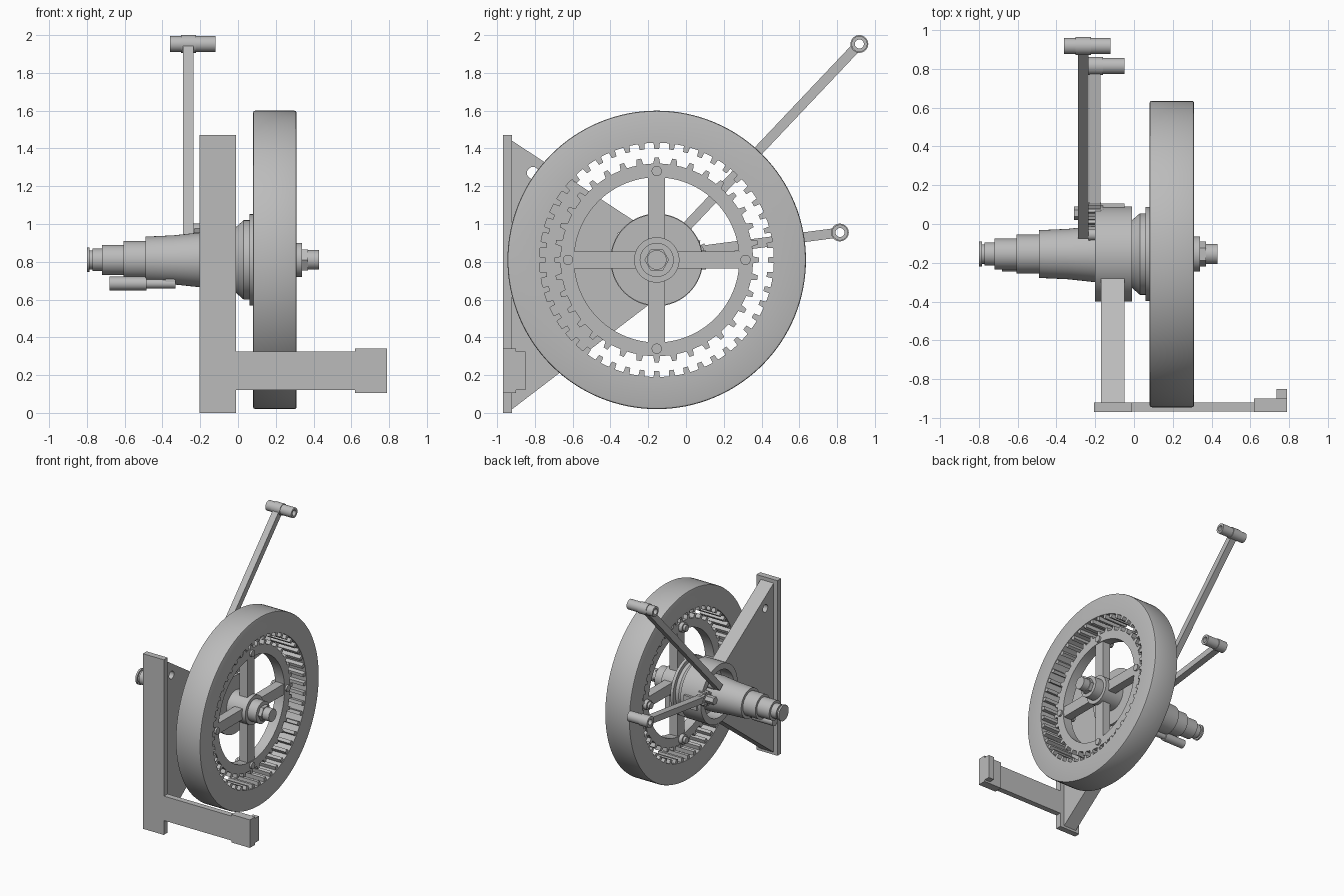
import bpy, bmesh
from math import sin, cos, pi, atan2, hypot, radians

if bpy.data.objects.get("Cube"):
    bpy.data.objects.remove(bpy.data.objects["Cube"], do_unlink=True)

CY, CZ = -0.155, 0.81  # main axle, running along x
grey = bpy.data.materials.new("plain grey")
grey.use_nodes = True
grey.diffuse_color = (0.5, 0.5, 0.5, 1)
grey.node_tree.nodes["Principled BSDF"].inputs["Base Color"].default_value = (0.5, 0.5, 0.5, 1)


def finish(name, bm, smooth=True):
    bmesh.ops.recalc_face_normals(bm, faces=bm.faces)
    mesh = bpy.data.meshes.new(name)
    bm.to_mesh(mesh)
    bm.free()
    mesh.materials.append(grey)
    ob = bpy.data.objects.new(name, mesh)
    bpy.context.collection.objects.link(ob)
    if smooth:
        bpy.ops.object.select_all(action='DESELECT')
        ob.select_set(True)
        bpy.context.view_layer.objects.active = ob
        bpy.ops.object.shade_smooth_by_angle(angle=radians(30))
    return ob


def lathe(name, profile, y=CY, z=CZ, seg=64):
    """Spin a closed (x, radius) profile round an axis along x."""
    bm = bmesh.new()
    rings = []
    for i in range(seg):
        a = 2 * pi * i / seg
        rings.append([bm.verts.new((x, y + r * cos(a), z + r * sin(a))) for x, r in profile])
    n = len(profile)
    for i in range(seg):
        a, b = rings[i], rings[(i + 1) % seg]
        for j in range(n):
            k = (j + 1) % n
            if profile[j][1] > 0 or profile[k][1] > 0:
                bm.faces.new((a[j], a[k], b[k], b[j]))
    bmesh.ops.remove_doubles(bm, verts=bm.verts, dist=1e-5)
    return finish(name, bm)


def rod(name, x0, x1, r, y=CY, z=CZ, seg=32):
    return lathe(name, [(x0, 0), (x0, r), (x1, r), (x1, 0)], y, z, seg)


def tube(name, x0, x1, r0, r1, y=CY, z=CZ, seg=64):
    return lathe(name, [(x0, r0), (x0, r1), (x1, r1), (x1, r0)], y, z, seg)


def add_prism(bm, points, x0, x1):
    """Extrude a (y, z) outline along x."""
    a, b = [[bm.verts.new((x, y, z)) for y, z in points] for x in (x0, x1)]
    bm.faces.new(a)
    bm.faces.new(b)
    for i in range(len(a)):
        k = (i + 1) % len(a)
        bm.faces.new((a[i], a[k], b[k], b[i]))


def prism(name, points, x0, x1):
    bm = bmesh.new()
    add_prism(bm, points, x0, x1)
    return finish(name, bm, False)


def box(name, x0, x1, y0, y1, z0, z1):
    return prism(name, [(y0, z0), (y1, z0), (y1, z1), (y0, z1)], x0, x1)


def radial(name, n, r0, r1, w0, w1, x0, x1, y=CY, z=CZ):
    """Tapered bars repeated round an axis: teeth or spokes."""
    bm = bmesh.new()
    for i in range(n):
        c, s = cos(2 * pi * i / n), sin(2 * pi * i / n)
        pts = [(r0, -w0), (r1, -w1), (r1, w1), (r0, w0)]
        add_prism(bm, [(y + r * c - w * s / 2, z + r * s + w * c / 2) for r, w in pts], x0, x1)
    return finish(name, bm, False)


def bar(name, p, q, w, x0, x1):
    """Straight bar between two (y, z) points."""
    dy, dz = q[0] - p[0], q[1] - p[1]
    l = hypot(dy, dz)
    ny, nz = -dz / l * w / 2, dy / l * w / 2
    return prism(name, [(p[0] + ny, p[1] + nz), (q[0] + ny, q[1] + nz),
                        (q[0] - ny, q[1] - nz), (p[0] - ny, p[1] - nz)], x0, x1)


# Rim with softened outer edges and internal teeth
e = 0.012
lathe("wheel_rim", [(0.08, 0.62), (0.08, 0.79 - e), (0.083, 0.787), (0.08 + e, 0.79),
                    (0.31 - e, 0.79), (0.307, 0.787), (0.31, 0.79 - e), (0.31, 0.62)], seg=128)
radial("rim_teeth", 48, 0.63, 0.588, 0.036, 0.026, 0.085, 0.305)

# Inner toothed ring, spokes and bolts
RX0, RX1 = 0.15, 0.235
tube("gear_ring", RX0, RX1, 0.437, 0.51, seg=96)
radial("gear_teeth", 36, 0.5, 0.542, 0.04, 0.024, RX0, RX1)
radial("spokes", 4, 0.06, 0.5, 0.09, 0.09, RX0 + 0.005, RX1 - 0.005)
for i, (dy, dz) in enumerate([(1, 0), (0, 1), (-1, 0), (0, -1)]):
    y, z = CY + 0.47 * dy, CZ + 0.47 * dz
    rod(f"ring_bolt_{i}", 0.10, 0.25, 0.027, y, z, 24)
    rod(f"ring_bolt_collar_{i}", 0.12, 0.15, 0.04, y, z, 24)

# Wheel hub and axle nut
lathe("wheel_hub", [(0.06, 0), (0.06, 0.12), (0.26, 0.12), (0.26, 0.09), (0.34, 0.09), (0.34, 0)])
rod("axle_nut", 0.34, 0.37, 0.065, seg=6)
rod("axle_end", 0.37, 0.43, 0.052, seg=24)
rod("axle_tip", 0.36, 0.425, 0.05, seg=6)

# Hub flange and collar next to the wheel
lathe("hub_flange", [(-0.03, 0), (-0.03, 0.175), (-0.01, 0.175), (0.03, 0.21), (0.06, 0.21),
                     (0.06, 0.242), (0.085, 0.242), (0.085, 0)])

# Fixed housing, open towards the stepped shaft
lathe("housing", [(-0.2, 0.195), (-0.2, 0.245), (-0.01, 0.245), (-0.01, 0), (-0.09, 0), (-0.09, 0.195)])
box("housing_key", -0.17, -0.05, 0.07, 0.105, 0.76, 0.86)

# Stepped shaft
lathe("stepped_shaft", [(-0.8, 0), (-0.8, 0.065), (-0.785, 0.065), (-0.785, 0.05), (-0.77, 0.05),
                        (-0.77, 0.06), (-0.72, 0.06), (-0.72, 0.08), (-0.605, 0.08), (-0.605, 0.1),
                        (-0.49, 0.1), (-0.49, 0.123), (-0.34, 0.13), (-0.2, 0.145),
                        (-0.08, 0.145), (-0.08, 0)])

# Upright board and gusset plate with a hole
box("upright_board", -0.205, -0.01, -0.97, -0.92, 0, 1.47)
gusset = prism("gusset_plate", [(-0.92, 0.02), (-0.2, 0.57), (-0.3, 0.64), (-0.385, 0.81),
                                (-0.36, 0.95), (-0.28, 1.02), (-0.92, 1.44)], -0.17, -0.05)
cutter = rod("hole_cutter", -0.3, 0.1, 0.032, -0.81, 1.27)
cutter.hide_render = True
mod = gusset.modifiers.new("hole", 'BOOLEAN')
mod.operation, mod.object, mod.solver = 'DIFFERENCE', cutter, 'EXACT'
bpy.context.view_layer.objects.active = gusset
bpy.ops.object.modifier_apply(modifier=mod.name)
bpy.data.objects.remove(cutter, do_unlink=True)

# Side arm with a hooked end
box("side_arm", -0.01, 0.74, -0.968, -0.92, 0.12, 0.325)
box("arm_end_block", 0.62, 0.79, -0.97, -0.9, 0.105, 0.34)
box("arm_hook", 0.735, 0.788, -0.92, -0.85, 0.12, 0.325)

# Two levers with tubular cross handles
for name, root, tip, lx, hx in (
        ("upper_lever", (-0.055, 0.925), (0.918, 1.953), (-0.29, -0.235), (-0.36, -0.12)),
        ("lower_lever", (0.05, 0.855), (0.815, 0.955), (-0.23, -0.172), (-0.24, -0.05))):
    l = hypot(tip[0] - root[0], tip[1] - root[1])
    end = [tip[i] - (tip[i] - root[i]) * 0.035 / l for i in (0, 1)]
    bar(name, root, end, 0.052, *lx)
    tube(name + "_handle", *hx, 0.024, 0.042, *tip, 32)
    tube(name + "_boss", lx[0] - 0.012, lx[1] + 0.012, 0.04, 0.047, *tip, 32)

# Lever pivots beside the shaft
rod("pivot_gear", -0.235, -0.16, 0.045, 0.05, 0.855)
radial("pivot_gear_teeth", 10, 0.035, 0.062, 0.022, 0.014, -0.235, -0.17, 0.05, 0.855)
rod("pivot_bolt", -0.31, -0.19, 0.034, 0.055, 0.86, 6)
rod("upper_lever_pivot", -0.235, -0.1, 0.03, -0.055, 0.925, 24)

# Peg below the shaft
rod("peg_grip", -0.68, -0.485, 0.036, -0.21, 0.685)
rod("peg_stem", -0.49, -0.33, 0.026, -0.21, 0.685)
box("peg_bracket", -0.385, -0.33, -0.235, -0.185, 0.685, 0.735)
